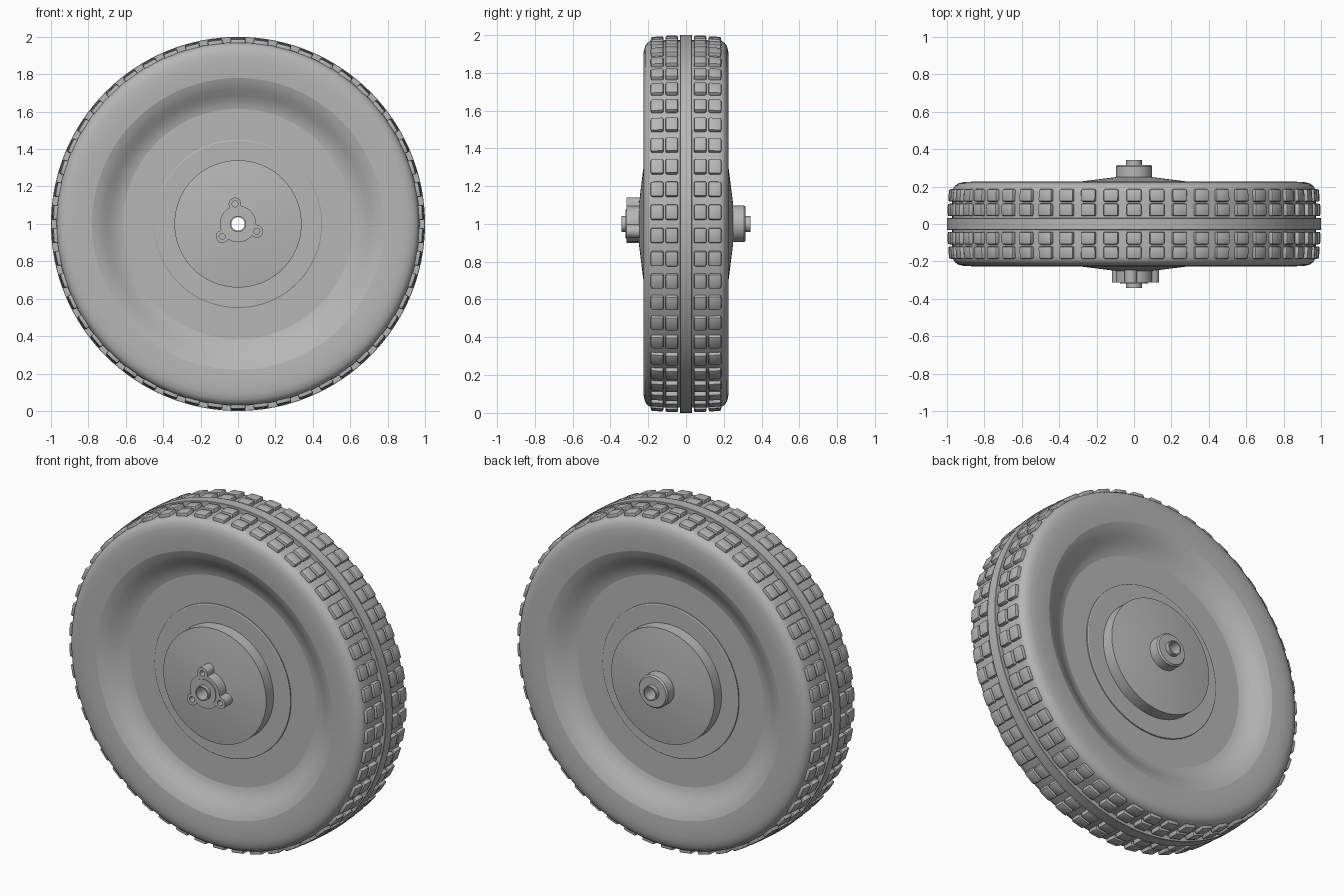
import bpy, bmesh
from math import sin, cos, pi, radians, sqrt
from mathutils import Matrix

cube = bpy.data.objects.get("Cube")
if cube:
    bpy.data.objects.remove(cube, do_unlink=True)

grey = bpy.data.materials.new("plain_grey")
grey.use_nodes = True
colour = (0.47, 0.47, 0.47, 1)
grey.diffuse_color = colour
grey.node_tree.nodes["Principled BSDF"].inputs["Base Color"].default_value = colour


def finish(obj, angle=30):
    """Apply the material, lift to axle height and shade."""
    obj.data.materials.append(grey)
    obj.location.z = 1
    bpy.ops.object.select_all(action='DESELECT')
    obj.select_set(True)
    bpy.context.view_layer.objects.active = obj
    bpy.ops.object.shade_smooth_by_angle(angle=radians(angle))
    return obj


def from_bmesh(name, bm):
    bmesh.ops.recalc_face_normals(bm, faces=bm.faces)
    mesh = bpy.data.meshes.new(name)
    bm.to_mesh(mesh)
    bm.free()
    obj = bpy.data.objects.new(name, mesh)
    bpy.context.collection.objects.link(obj)
    return finish(obj)


def lathe(name, profile, mirror=True, segments=128):
    """Spin a closed (radius, y) profile about the axle."""
    if mirror:
        profile = profile + [(r, -y) for r, y in reversed(profile)]
    bm = bmesh.new()
    rings = []
    for i in range(segments):
        a = 2 * pi * i / segments
        rings.append([bm.verts.new((r * cos(a), y, r * sin(a))) for r, y in profile])
    n = len(profile)
    for i in range(segments):
        p, q = rings[i], rings[(i + 1) % segments]
        for j in range(n):
            k = (j + 1) % n
            bm.faces.new((p[j], p[k], q[k], q[j]))
    return from_bmesh(name, bm)


# Tyre carcass, dished flange and flat wheel disc
lathe("tyre", [(0.78, 0.222), (0.82, 0.225), (0.87, 0.226), (0.91, 0.224),
               (0.94, 0.217), (0.957, 0.205), (0.967, 0.19), (0.971, 0.17),
               (0.972, 0.1)])
lathe("flange", [(0.615, 0.14), (0.635, 0.145), (0.66, 0.155), (0.69, 0.173),
                 (0.72, 0.194), (0.75, 0.211), (0.78, 0.222)])
lathe("wheel_disc", [(0.04, 0.15), (0.445, 0.15), (0.45, 0.147), (0.45, 0.14),
                     (0.616, 0.14)])

# Centre tread rib
lathe("tread_rib", [(0.96, 0.032), (0.998, 0.032), (1.0, 0.03)])

# Tread blocks in four rows
bm = bmesh.new()
count = 50
for i in range(count):
    turn = Matrix.Rotation(2 * pi * (i + 0.5) / count, 4, 'Y')
    for side in (-1, 1):
        for y, top, tilt in ((0.075, 0.996, 0), (0.152, 0.991, 4)):
            place = (Matrix.Translation((top - 0.025, side * y, 0))
                     @ Matrix.Rotation(radians(side * tilt), 4, 'Z')
                     @ Matrix.Diagonal((0.05, 0.067, 0.08, 1)))
            bmesh.ops.create_cube(bm, size=1, matrix=turn @ place)
bmesh.ops.bevel(bm, geom=bm.edges[:], offset=0.009, segments=2,
                profile=0.5, affect='EDGES')
from_bmesh("tread_blocks", bm)

# Hub drum with shallow conical faces, and the hollow axle
lathe("hub", [(0.038, 0.25), (0.1, 0.25), (0.34, 0.22), (0.34, 0.13)])
lathe("axle", [(0.036, 0.342), (0.043, 0.342)], segments=48)

# Round boss on the back
lathe("back_boss", [(0.04, 0.24), (0.097, 0.24), (0.097, 0.307), (0.089, 0.316),
                    (0.04, 0.316)], mirror=False, segments=64)


# Three-lobed bolt boss on the front
lobes = [radians(98.5 + 120 * k) for k in range(3)]
REACH, LOBE, BODY = 0.108, 0.034, 0.097


def outline(a):
    r = BODY
    for lobe in lobes:
        under = LOBE ** 2 - (REACH * sin(a - lobe)) ** 2
        if under > 0 and cos(a - lobe) > 0:
            r = max(r, REACH * cos(a - lobe) + sqrt(under))
    return r


def circle(cx, cy, r, n=24):
    return [(cx + r * cos(2 * pi * i / n), cy + r * sin(2 * pi * i / n)) for i in range(n)]


steps = [2 * pi * i / 180 for i in range(180)]
loops = [[(outline(a) * cos(a), outline(a) * sin(a)) for a in steps],
         circle(0, 0, 0.04, 48)]
loops += [circle(REACH * cos(a), REACH * sin(a), 0.016) for a in lobes]
curve = bpy.data.curves.new("front_boss", 'CURVE')
curve.dimensions = '2D'
curve.fill_mode = 'BOTH'
curve.extrude = 0.036
for loop in loops:
    spline = curve.splines.new('POLY')
    spline.points.add(len(loop) - 1)
    for point, (x, y) in zip(spline.points, loop):
        point.co = (x, y, 0, 1)
    spline.use_cyclic_u = True
boss = bpy.data.objects.new("front_boss", curve)
bpy.context.collection.objects.link(boss)
boss.rotation_euler.x = pi / 2
boss.location.y = -0.278
bpy.ops.object.select_all(action='DESELECT')
boss.select_set(True)
bpy.context.view_layer.objects.active = boss
bpy.ops.object.convert(target='MESH')
finish(bpy.context.view_layer.objects.active)

# Collar around the axle end
lathe("front_collar", [(0.04, -0.3), (0.076, -0.3), (0.076, -0.319), (0.04, -0.319)],
      mirror=False, segments=64)
